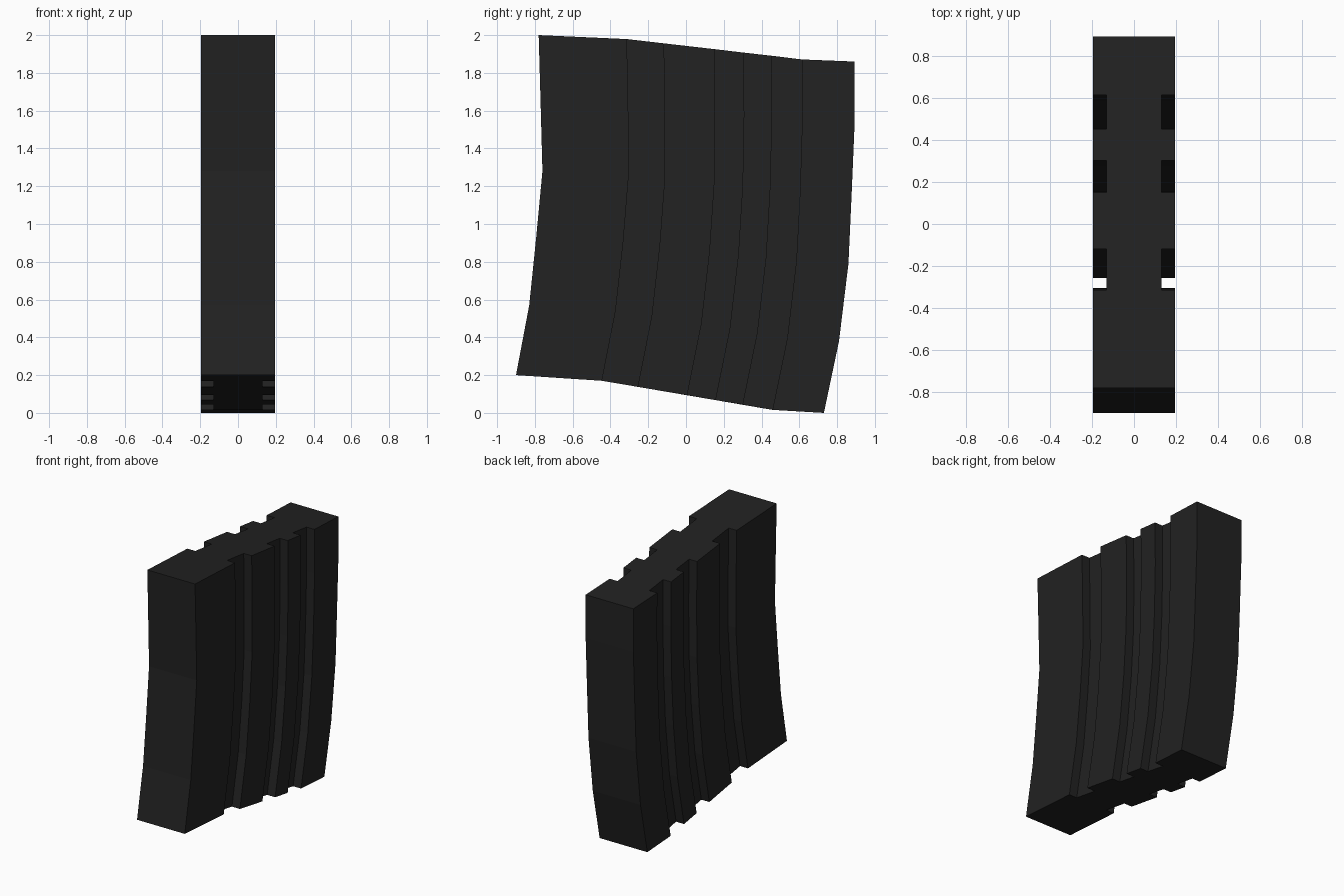
import bpy, bmesh

if "Cube" in bpy.data.objects:
    bpy.data.objects.remove(bpy.data.objects["Cube"])

# Dark polymer colour
mat = bpy.data.materials.new("dark_grey")
mat.diffuse_color = (0.016, 0.016, 0.016, 1)
mat.use_nodes = True
mat.node_tree.nodes["Principled BSDF"].inputs["Base Color"].default_value = mat.diffuse_color

# Curved front and back edges as (y, z), top to bottom
front = [(-.78, 2), (-.77, 1.65), (-.76, 1.28), (-.793, .93), (-.83, .57), (-.90, .2)]
back = [(.893, 1.86), (.893, 1.54), (.877, 1.16), (.86, .79), (.81, .38), (.73, 0)]

# Half cross-section: (x, fraction along depth, fraction of height drop)
OUT, INN = .195, .13
half = [(OUT, 0, 0)]
grooves = [((.279, .15), (.395, .31)), ((.556, .53), (.647, .66)), ((.737, .78), (.833, .92))]
for (u0, w0), (u1, w1) in grooves:
    half += [(OUT, u0, w0), (INN, u0, w0), (INN, u1, w1), (OUT, u1, w1)]
half.append((OUT, 1, 1))
loop = half + [(-x, u, w) for x, u, w in reversed(half)]

# Sweep the grooved section down the curve
bm = bmesh.new()
rings = []
for (fy, fz), (by, bz) in zip(front, back):
    rings.append([bm.verts.new((x, fy + (by - fy) * u, fz + (bz - fz) * w)) for x, u, w in loop])
n = len(loop)
for a, b in zip(rings, rings[1:]):
    for i in range(n):
        j = (i + 1) % n
        bm.faces.new((a[i], b[i], b[j], a[j]))
# End caps
bm.faces.new(rings[0])
bm.faces.new(list(reversed(rings[-1])))
bmesh.ops.recalc_face_normals(bm, faces=bm.faces[:])

mesh = bpy.data.meshes.new("curved_ribbed_body")
bm.to_mesh(mesh)
bm.free()
mesh.materials.append(mat)
bpy.context.collection.objects.link(bpy.data.objects.new("curved_ribbed_body", mesh))
